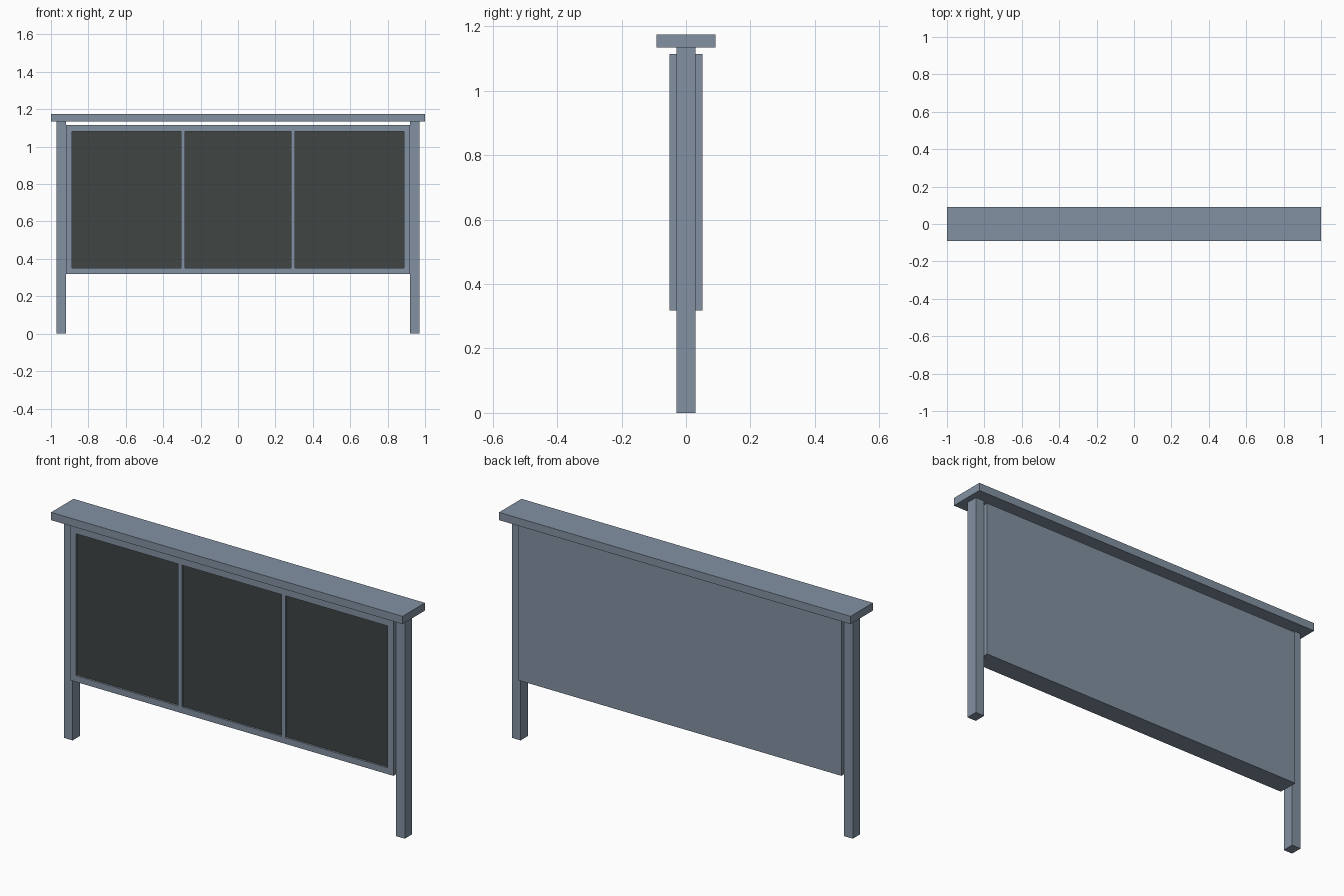
import bpy
import bmesh
from mathutils import Vector

cube = bpy.data.objects.get("Cube")
if cube:
    bpy.data.objects.remove(cube, do_unlink=True)


def material(name, color):
    mat = bpy.data.materials.new(name)
    mat.use_nodes = True
    mat.diffuse_color = color
    mat.node_tree.nodes["Principled BSDF"].inputs["Base Color"].default_value = color
    return mat


metal = material("blue grey metal", (0.225, 0.285, 0.36, 1))
board = material("dark board", (0.05, 0.058, 0.056, 1))


def box_mesh(low, high):
    low, high = Vector(low), Vector(high)
    bm = bmesh.new()
    bmesh.ops.create_cube(bm, size=1)
    for v in bm.verts:
        v.co = (low + high) / 2 + v.co * (high - low)
    return bm


def finish(bm, name, *mats):
    bmesh.ops.recalc_face_normals(bm, faces=bm.faces)
    mesh = bpy.data.meshes.new(name)
    bm.to_mesh(mesh)
    bm.free()
    for mat in mats:
        mesh.materials.append(mat)
    obj = bpy.data.objects.new(name, mesh)
    bpy.context.collection.objects.link(obj)
    return obj


# Posts and the flat cap resting on them
for name, x in (("left_post", 0.945), ("right_post", -0.945)):
    finish(box_mesh((x - 0.025, -0.03, 0), (x + 0.025, 0.03, 1.135)), name, metal)
finish(box_mesh((-1, -0.091, 1.135), (1, 0.091, 1.175)), "top_cap", metal)

# Display case: the front is cut into a frame with three windows
BOTTOM, TOP, RECESS = 0.35, 1.08, 0.01
windows = [(-0.887, -0.306), (-0.284, 0.284), (0.306, 0.887)]
bm = box_mesh((-0.92, -0.051, 0.318), (0.92, 0.051, 1.115))


def front_faces():
    bm.normal_update()
    return [f for f in bm.faces if f.normal.y < -0.9]


def cut(point, normal):
    faces = front_faces()
    edges = {e for f in faces for e in f.edges}
    verts = {v for f in faces for v in f.verts}
    bmesh.ops.bisect_plane(bm, geom=[*faces, *edges, *verts],
                           plane_co=point, plane_no=normal)


for z in (BOTTOM, TOP):
    cut((0, 0, z), (0, 0, 1))
for span in windows:
    for x in span:
        cut((x, 0, 0), (1, 0, 0))

# Sink the windows and colour the boards inside them
for face in front_faces():
    c = face.calc_center_median()
    if BOTTOM < c.z < TOP and any(a < c.x < b for a, b in windows):
        new = bmesh.ops.extrude_face_region(bm, geom=[face])["geom"]
        verts = [g for g in new if isinstance(g, bmesh.types.BMVert)]
        bmesh.ops.translate(bm, verts=verts, vec=(0, RECESS, 0))
        for g in new:
            if isinstance(g, bmesh.types.BMFace):
                g.material_index = 1
        if face.is_valid:
            bmesh.ops.delete(bm, geom=[face], context="FACES_ONLY")
finish(bm, "display_case", metal, board)
